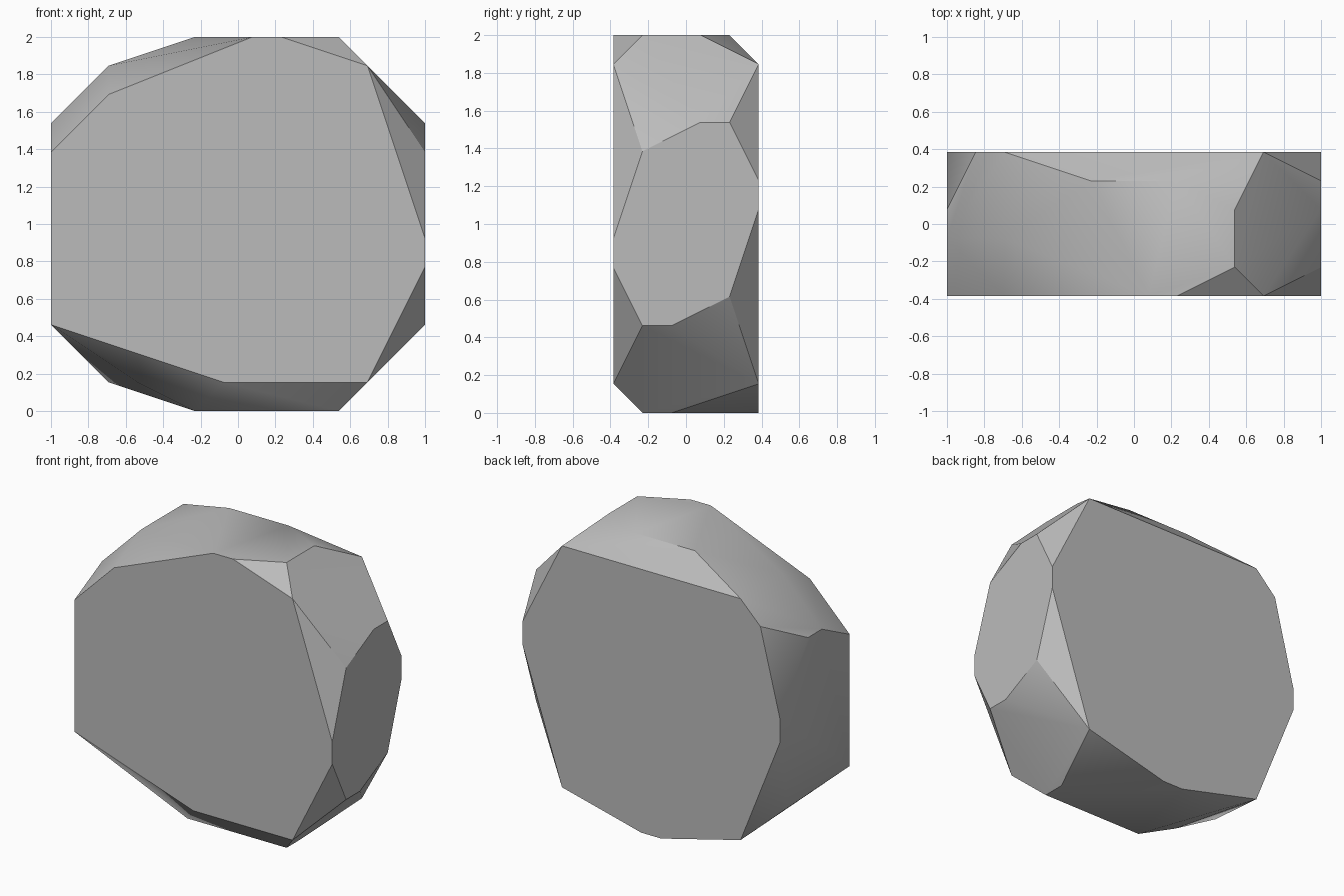
import bpy
import bmesh
import math
from mathutils import Vector

default_cube = bpy.data.objects.get("Cube")
if default_cube:
    bpy.data.objects.remove(default_cube, do_unlink=True)

# The stone is cut on a regular lattice of small steps
STEP = 2 / 13
WIDE, DEEP, TALL = 13, 5, 13


def lattice(x, y, z):
    return Vector(((x - WIDE / 2) * STEP, (y - DEEP / 2) * STEP, z * STEP))


# Outlines of the six flat sides, in lattice steps
front_outline = [(0, 9), (2, 11), (7, 13), (8, 13), (11, 12),
                 (13, 6), (13, 5), (11, 1), (6, 1), (0, 3)]
back_outline = [(13, 8), (11, 12), (2, 12), (1, 11), (0, 7), (0, 6),
                (2, 1), (6, 0), (7, 0), (11, 1), (13, 7)]
right_outline = [(1, 9), (3, 10), (4, 10), (4, 4), (2, 3), (1, 3)]
left_outline = [(2, 10), (3, 10)]
top_outline = [(10, 1), (10, 3), (8, 4), (5, 4)]
bottom_outline = [(5, 1), (10, 1), (10, 2)]

points = [lattice(x, 0, z) for x, z in front_outline]
points += [lattice(x, DEEP, z) for x, z in back_outline]
points += [lattice(WIDE, y, z) for y, z in right_outline]
points += [lattice(0, y, z) for y, z in left_outline]
points += [lattice(x, y, TALL) for x, y in top_outline]
points += [lattice(x, y, 0) for x, y in bottom_outline]

# Worn corners between the flat sides
points += [lattice(2, 2, 12), lattice(3, 1, 1), lattice(1, 3, 2)]

# Wrap the outlines in a convex skin and merge the coplanar triangles
bm = bmesh.new()
for point in points:
    bm.verts.new(point)
bmesh.ops.convex_hull(bm, input=bm.verts)
loose = [v for v in bm.verts if not v.link_faces]
bmesh.ops.delete(bm, geom=loose, context='VERTS')
bmesh.ops.dissolve_limit(bm, angle_limit=math.radians(0.5),
                         verts=bm.verts, edges=bm.edges)
bmesh.ops.recalc_face_normals(bm, faces=bm.faces)
mesh = bpy.data.meshes.new("stone")
bm.to_mesh(mesh)
bm.free()

# One plain grey for the whole stone
grey = bpy.data.materials.new("stone_grey")
grey.use_nodes = True
colour = (0.5, 0.5, 0.5, 1)
grey.diffuse_color = colour
grey.node_tree.nodes["Principled BSDF"].inputs["Base Color"].default_value = colour
mesh.materials.append(grey)

stone = bpy.data.objects.new("stone", mesh)
bpy.context.collection.objects.link(stone)

# Soft shading across shallow facets, crisp main edges
bpy.ops.object.select_all(action='DESELECT')
stone.select_set(True)
bpy.context.view_layer.objects.active = stone
bpy.ops.object.shade_smooth_by_angle(angle=math.radians(30))
